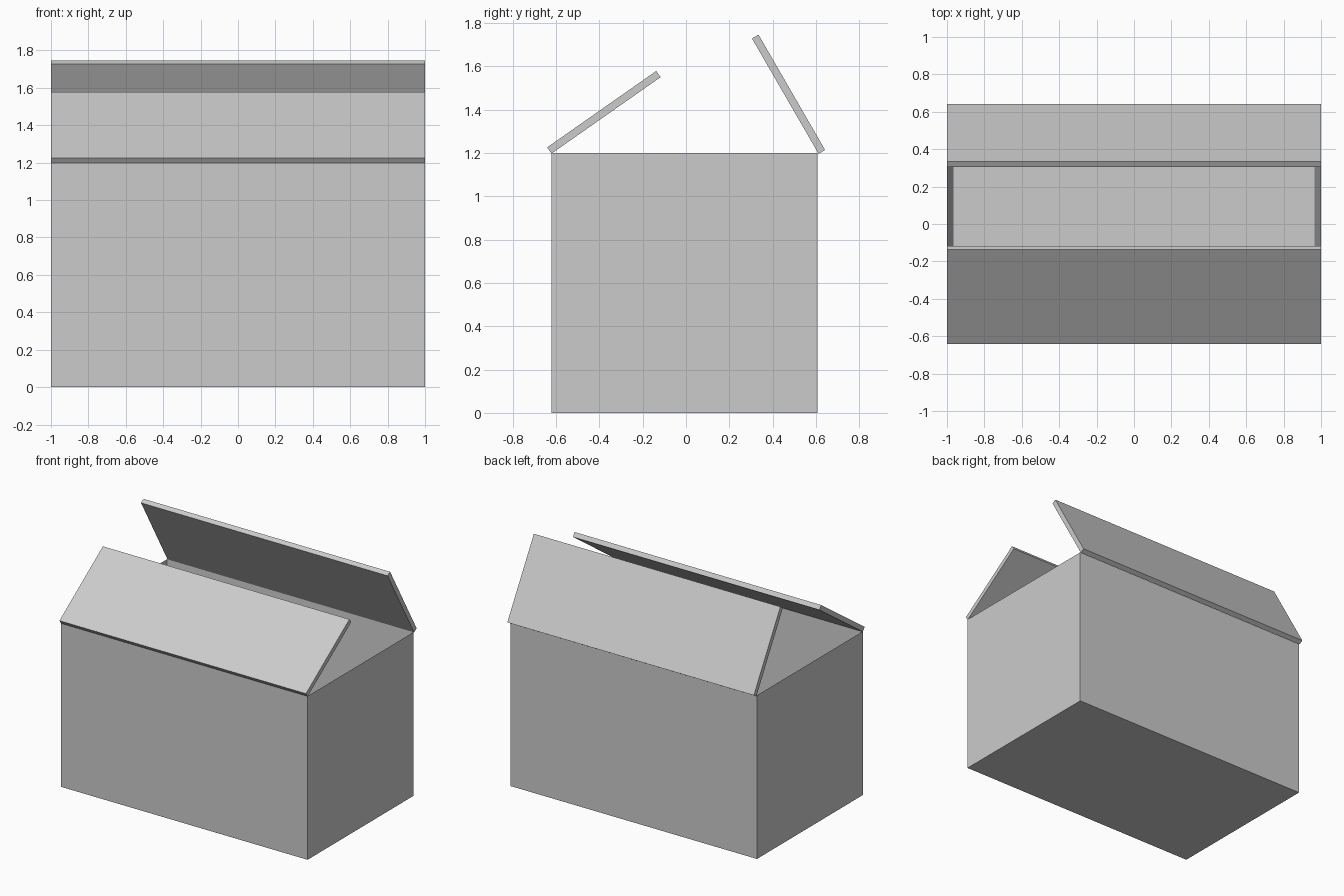
import bpy
import bmesh
from math import radians
from mathutils import Matrix

cube = bpy.data.objects.get("Cube")
if cube:
    bpy.data.objects.remove(cube, do_unlink=True)

WIDTH, HEIGHT, WALL = 2.0, 1.2, 0.035
FRONT, BACK = -0.622, 0.606
FLAP = 0.615

# Single grey board material
board = bpy.data.materials.new("grey_board")
board.use_nodes = True
GREY = (0.6, 0.6, 0.6, 1)
board.diffuse_color = GREY
board.node_tree.nodes["Principled BSDF"].inputs["Base Color"].default_value = GREY


def new_object(name, bm):
    bmesh.ops.recalc_face_normals(bm, faces=bm.faces)
    mesh = bpy.data.meshes.new(name)
    bm.to_mesh(mesh)
    bm.free()
    mesh.materials.append(board)
    obj = bpy.data.objects.new(name, mesh)
    bpy.context.collection.objects.link(obj)
    return obj


def block(size, centre):
    bm = bmesh.new()
    bmesh.ops.create_cube(bm, size=1)
    bmesh.ops.scale(bm, vec=size, verts=bm.verts)
    bmesh.ops.translate(bm, vec=centre, verts=bm.verts)
    return bm


# Open box: inset the top face and push it down to the floor
bm = block((WIDTH, BACK - FRONT, HEIGHT), (0, (FRONT + BACK) / 2, HEIGHT / 2))
top = max(bm.faces, key=lambda f: f.calc_center_median().z)
bmesh.ops.inset_region(bm, faces=[top], thickness=WALL, use_even_offset=True)
bmesh.ops.translate(bm, vec=(0, 0, WALL - HEIGHT), verts=top.verts)
new_object("box_body", bm)


# Lid flaps: thin boards hinged on the inner lower edge
def flap(name, side, hinge_y, hinge_z, angle):
    bm = block((WIDTH, FLAP, WALL), (0, -side * FLAP / 2, WALL / 2))
    obj = new_object(name, bm)
    obj.matrix_world = (Matrix.Translation((0, hinge_y, hinge_z))
                        @ Matrix.Rotation(radians(-side * angle), 4, "X"))


flap("front_flap", -1, -0.621, 1.197, 35)
flap("back_flap", 1, 0.612, 1.196, 60)
